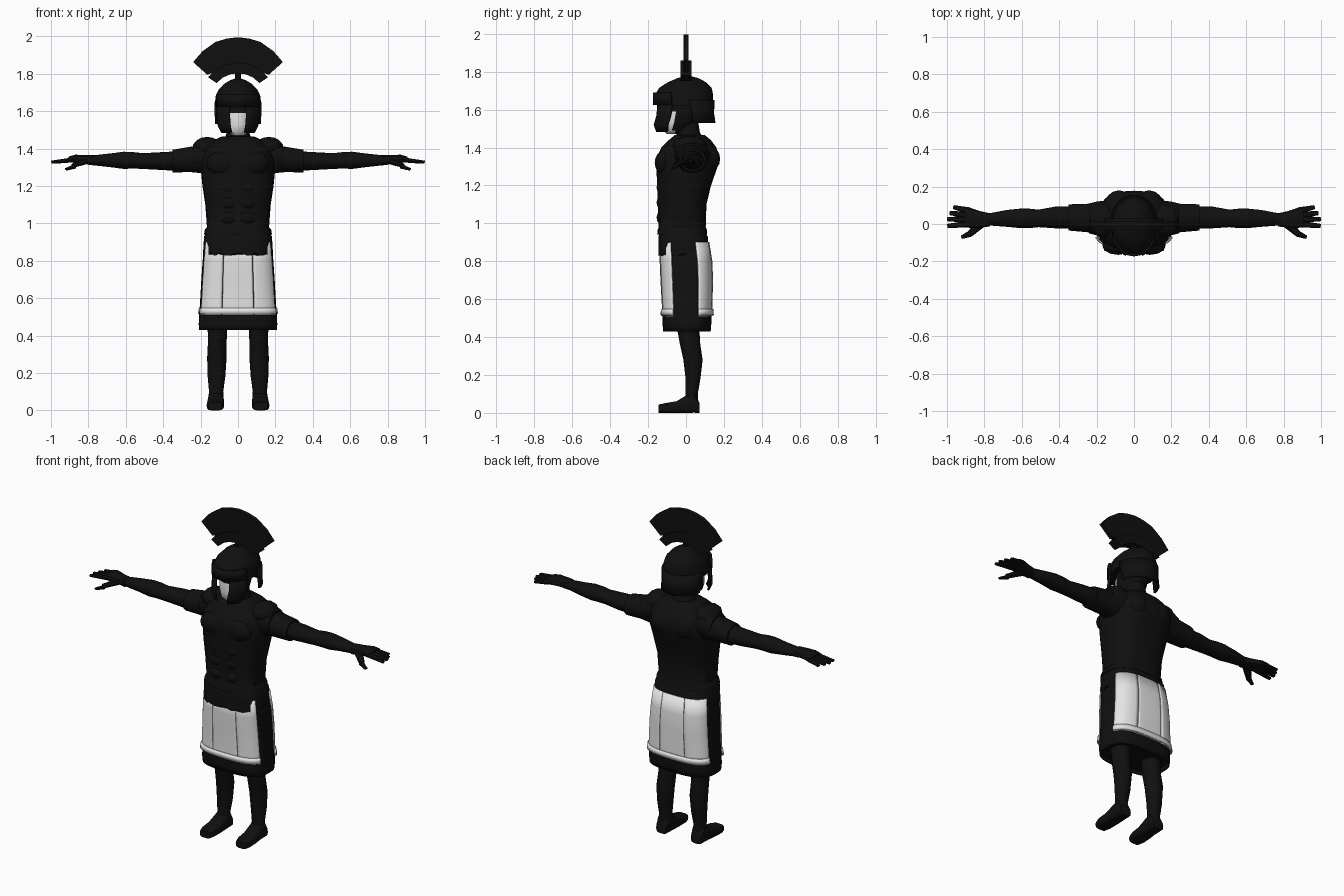
import bpy, bmesh, math
from mathutils import Vector

def material(name, r, g, b):
    m = bpy.data.materials.new(name)
    m.diffuse_color = (r, g, b, 1)
    return m

BLACK = material("matte black", 0.005, 0.005, 0.005)
PALE = material("pale grey", 0.78, 0.78, 0.78)

def finish(name, bm, mats, angle=38, thick=0.0):
    bmesh.ops.recalc_face_normals(bm, faces=bm.faces)
    me = bpy.data.meshes.new(name)
    bm.to_mesh(me)
    bm.free()
    for m in mats:
        me.materials.append(m)
    me.shade_smooth()
    me.set_sharp_from_angle(angle=math.radians(angle))
    ob = bpy.data.objects.new(name, me)
    bpy.context.collection.objects.link(ob)
    if thick:
        s = ob.modifiers.new("thickness", 'SOLIDIFY')
        s.thickness, s.offset = thick, 0
    return ob

def loft(name, rings, axis='z', n=20, e=2.0, arc=None, sx=1, mats=(BLACK,),
         thick=0.0, rule=None, wave=None, caps=True):
    """Rings are (position on axis, centre a, centre b, radius a, radius b)."""
    bm = bmesh.new()
    a0, a1 = arc or (0, 360)
    count = n + 1 if arc else n
    rows = []
    for k, (t, ca, cb, ra, rb) in enumerate(rings):
        row = []
        for i in range(count):
            ang = math.radians(a0 + (a1 - a0) * i / n)
            c, s = math.cos(ang), math.sin(ang)
            u = ca + ra * math.copysign(abs(c) ** (2 / e), c)
            v = cb + rb * math.copysign(abs(s) ** (2 / e), s)
            w = t + (wave(i) if wave and k == 0 else 0)
            p = {'z': (u, v, w), 'x': (w, u, v), 'y': (u, w, v)}[axis]
            row.append(bm.verts.new((p[0] * sx, p[1], p[2])))
        rows.append(row)
    for lo, hi in zip(rows, rows[1:]):
        for i in range(n):
            j = (i + 1) % count
            bm.faces.new((lo[i], lo[j], hi[j], hi[i]))
    if not arc and caps:
        bm.faces.new(rows[0])
        bm.faces.new(rows[-1])
    if rule:
        for f in bm.faces:
            f.material_index = rule(f.calc_center_median())
    return finish(name, bm, mats, thick=thick)

def limb(name, a, b, r0, r1, flat=0.7, sides=8):
    """Tapered segment between two points, flattened in height."""
    a, b = Vector(a), Vector(b)
    d = b - a
    bm = bmesh.new()
    bmesh.ops.create_cone(bm, cap_ends=True, segments=sides, radius1=r0, radius2=r1, depth=d.length)
    q = d.to_track_quat('Z', 'Y')
    for v in bm.verts:
        p = q @ v.co
        p.z *= flat if abs(d.z) < 0.06 else 1
        v.co = p + (a + b) / 2
    return finish(name, bm, [BLACK])

def blob(name, c, r, seg=12):
    bm = bmesh.new()
    bmesh.ops.create_uvsphere(bm, u_segments=seg, v_segments=8, radius=1)
    for v in bm.verts:
        v.co = Vector([c[i] + v.co[i] * r[i] for i in range(3)])
    return finish(name, bm, [BLACK])

def slab(name, half, depth):
    """Left-right symmetric outline in xz, given as its right half from top to bottom."""
    pts = half + [(-x, z) for x, z in reversed(half) if x > 0]
    bm = bmesh.new()
    f = bm.faces.new([bm.verts.new((x, -depth, z)) for x, z in pts])
    ext = bmesh.ops.extrude_face_region(bm, geom=[f])
    for v in ext["geom"]:
        if isinstance(v, bmesh.types.BMVert):
            v.co.y = depth
    return finish(name, bm, [BLACK])

# Crest across the helmet
slab("crest_plume", [(0, 1.995), (0.06, 1.988), (0.12, 1.97), (0.19, 1.92), (0.24, 1.862),
                     (0.165, 1.795), (0.09, 1.82), (0, 1.835)], 0.013)
slab("crest_holder", [(0, 1.86), (0.07, 1.85), (0.13, 1.815), (0.16, 1.78), (0.115, 1.75),
                      (0.08, 1.78), (0.04, 1.797), (0, 1.802)], 0.03)
loft("crest_post", [(1.75, 0, 0, 0.015, 0.02), (1.82, 0, 0, 0.015, 0.02)], n=8)

# Head, with the lower front left pale
loft("head", [(1.47, 0, -0.06, 0.03, 0.04), (1.49, 0, -0.055, 0.06, 0.065),
              (1.53, 0, -0.035, 0.08, 0.09), (1.59, 0, -0.02, 0.085, 0.105),
              (1.67, 0, -0.01, 0.085, 0.105)], mats=(BLACK, PALE),
     rule=lambda c: int(c.y < -0.06 and c.z < 1.59))
loft("neck", [(1.42, 0, 0.035, 0.085, 0.075), (1.48, 0, 0.01, 0.062, 0.065),
              (1.57, 0, 0, 0.06, 0.06)], n=14)

# Helmet
loft("helmet_dome", [(1.62, 0, -0.005, 0.125, 0.148), (1.68, 0, -0.01, 0.12, 0.153),
                     (1.715, 0, -0.003, 0.103, 0.138), (1.745, 0, 0.005, 0.075, 0.10),
                     (1.766, 0, 0.01, 0.04, 0.055), (1.776, 0, 0.01, 0.01, 0.015)], n=16)
loft("helmet_brow", [(1.625, 0, -0.01, 0.125, 0.157), (1.69, 0, -0.01, 0.122, 0.157)],
     arc=(205, 335), n=10, thick=0.012)
loft("neck_guard", [(1.53, 0, 0.02, 0.118, 0.13), (1.58, 0, 0.012, 0.12, 0.13),
                    (1.65, 0, 0, 0.122, 0.145)], arc=(8, 172), n=12, thick=0.012)
for sx, side in ((1, "left"), (-1, "right")):
    loft(side + "_cheek_guard", [(1.485, 0, -0.055, 0.09, 0.105), (1.52, 0, -0.045, 0.11, 0.13),
                                 (1.57, 0, -0.03, 0.12, 0.13), (1.64, 0, -0.02, 0.12, 0.135)],
         arc=(292, 338), n=6, sx=sx, thick=0.012)

# Breastplate
loft("breastplate", [(0.94, 0, -0.02, 0.182, 0.132), (0.965, 0, -0.02, 0.178, 0.13),
                     (0.98, 0, -0.02, 0.166, 0.124), (1.1, 0, -0.02, 0.175, 0.128),
                     (1.2, 0, -0.01, 0.19, 0.142), (1.28, 0, 0.002, 0.198, 0.158),
                     (1.34, 0, 0.01, 0.198, 0.168), (1.40, 0, 0.015, 0.18, 0.145),
                     (1.44, 0, 0.02, 0.14, 0.11), (1.465, 0, 0.02, 0.085, 0.08)], n=24, e=2.6)
for sx, side in ((1, "left"), (-1, "right")):
    blob(side + "_chest_muscle", (sx * 0.085, -0.115, 1.32), (0.085, 0.05, 0.065))
    for z in (1.03, 1.11, 1.19):
        blob(side + "_stomach_muscle", (sx * 0.05, -0.13, z), (0.045, 0.025, 0.036), 10)
    blob(side + "_shoulder_blade", (sx * 0.08, 0.12, 1.34), (0.07, 0.06, 0.07))

# Belt with scalloped lower edge
loft("scalloped_belt", [(0.845, 0, -0.01, 0.187, 0.136), (0.88, 0, -0.013, 0.184, 0.132),
                        (0.93, 0, -0.015, 0.182, 0.13), (0.95, 0, -0.02, 0.168, 0.12)],
     n=96, e=2.8, wave=lambda i: -0.018 * abs(math.sin(math.pi * i / 6)))

# Skirt: dark cloth under pale front and back panels
def skirt(d, zs):
    table = ((0.43, 0.005, 0.205, 0.122), (0.46, 0.005, 0.207, 0.125), (0.51, 0.006, 0.206, 0.126),
             (0.56, 0.006, 0.201, 0.124), (0.70, 0.004, 0.193, 0.13), (0.80, 0, 0.186, 0.13),
             (0.90, -0.008, 0.176, 0.122))
    return [(z, 0, cy, rx + d, ry + d) for z, cy, rx, ry in table if zs[0] <= z <= zs[1]]

loft("skirt", skirt(0, (0, 1)), n=40, e=3, caps=False, thick=0.006)
loft("skirt_lining", [(0.45, 0, 0.005, 0.195, 0.115), (0.47, 0, 0.005, 0.195, 0.115)], n=24, e=3)
for part, cuts in (("front", (204, 255, 285, 336)), ("back", (17, 75, 105, 163))):
    for a, b in zip(cuts, cuts[1:]):
        loft(part + "_skirt_panel", skirt(0.006, (0.5, 1)), arc=(a + 0.5, b - 0.5), n=10, e=3,
             mats=(PALE,), thick=0.006)
    loft(part + "_skirt_hem", [(0.515, 0, 0.006, 0.217, 0.137), (0.548, 0, 0.006, 0.212, 0.134)],
         arc=(cuts[0], cuts[-1]), n=24, e=3, mats=(PALE,), thick=0.008)

for sx, side in ((1, "left"), (-1, "right")):
    # Shoulder guard and sleeve
    blob(side + "_shoulder_guard", (sx * 0.165, 0.02, 1.41), (0.075, 0.09, 0.052))
    loft(side + "_shoulder_flap", [(0.15, 0.03, 1.36, 0.095, 0.095), (0.2, 0.03, 1.36, 0.09, 0.085),
                                   (0.24, 0.03, 1.352, 0.08, 0.072)], 'x', 14, sx=sx)
    loft(side + "_sleeve", [(0.14, 0.03, 1.34, 0.09, 0.08), (0.25, 0.032, 1.342, 0.076, 0.07),
                            (0.35, 0.035, 1.333, 0.07, 0.062)], 'x', 14, sx=sx)
    # Arm
    loft(side + "_arm", [(0.33, 0.035, 1.333, 0.06, 0.052), (0.42, 0.035, 1.333, 0.058, 0.047),
                         (0.51, 0.03, 1.333, 0.047, 0.042), (0.56, 0.03, 1.337, 0.052, 0.044),
                         (0.61, 0.03, 1.337, 0.052, 0.046), (0.68, 0.03, 1.337, 0.045, 0.037),
                         (0.77, 0.025, 1.337, 0.033, 0.027), (0.8, 0.022, 1.337, 0.03, 0.024)],
         'x', 12, sx=sx)
    # Hand
    loft(side + "_palm", [(0.77, 0.022, 1.337, 0.035, 0.028), (0.82, 0.024, 1.342, 0.044, 0.024),
                          (0.87, 0.032, 1.345, 0.053, 0.022), (0.905, 0.036, 1.342, 0.054, 0.015)],
         'x', 12, e=2.6, sx=sx)
    for y0, x1, y1 in ((0.0, 0.997, -0.01), (0.024, 0.998, 0.026), (0.048, 0.985, 0.058), (0.07, 0.965, 0.09)):
        limb(side + "_finger", (sx * 0.88, y0, 1.342), (sx * x1, y1, 1.325), 0.019, 0.011)
    limb(side + "_thumb_base", (sx * 0.82, 0.0, 1.335), (sx * 0.88, -0.055, 1.305), 0.024, 0.017)
    limb(side + "_thumb_tip", (sx * 0.875, -0.052, 1.307), (sx * 0.92, -0.07, 1.285), 0.017, 0.01)

    # Leg
    loft(side + "_leg", [(0.03, 0.118, 0.03, 0.044, 0.036), (0.1, 0.117, 0.03, 0.038, 0.033),
                         (0.18, 0.115, 0.037, 0.047, 0.04), (0.28, 0.113, 0.037, 0.052, 0.052),
                         (0.36, 0.111, 0.022, 0.05, 0.055), (0.44, 0.11, 0.012, 0.052, 0.06),
                         (0.6, 0.1, 0.005, 0.07, 0.075)], n=14, sx=sx)
    # Boot
    loft(side + "_boot", [(-0.145, 0.122, 0.022, 0.036, 0.022), (-0.11, 0.122, 0.026, 0.046, 0.026),
                          (-0.05, 0.12, 0.031, 0.046, 0.031), (0, 0.118, 0.046, 0.043, 0.046),
                          (0.045, 0.118, 0.052, 0.042, 0.052), (0.07, 0.118, 0.028, 0.036, 0.028)],
         'y', 14, e=3.5, sx=sx)
